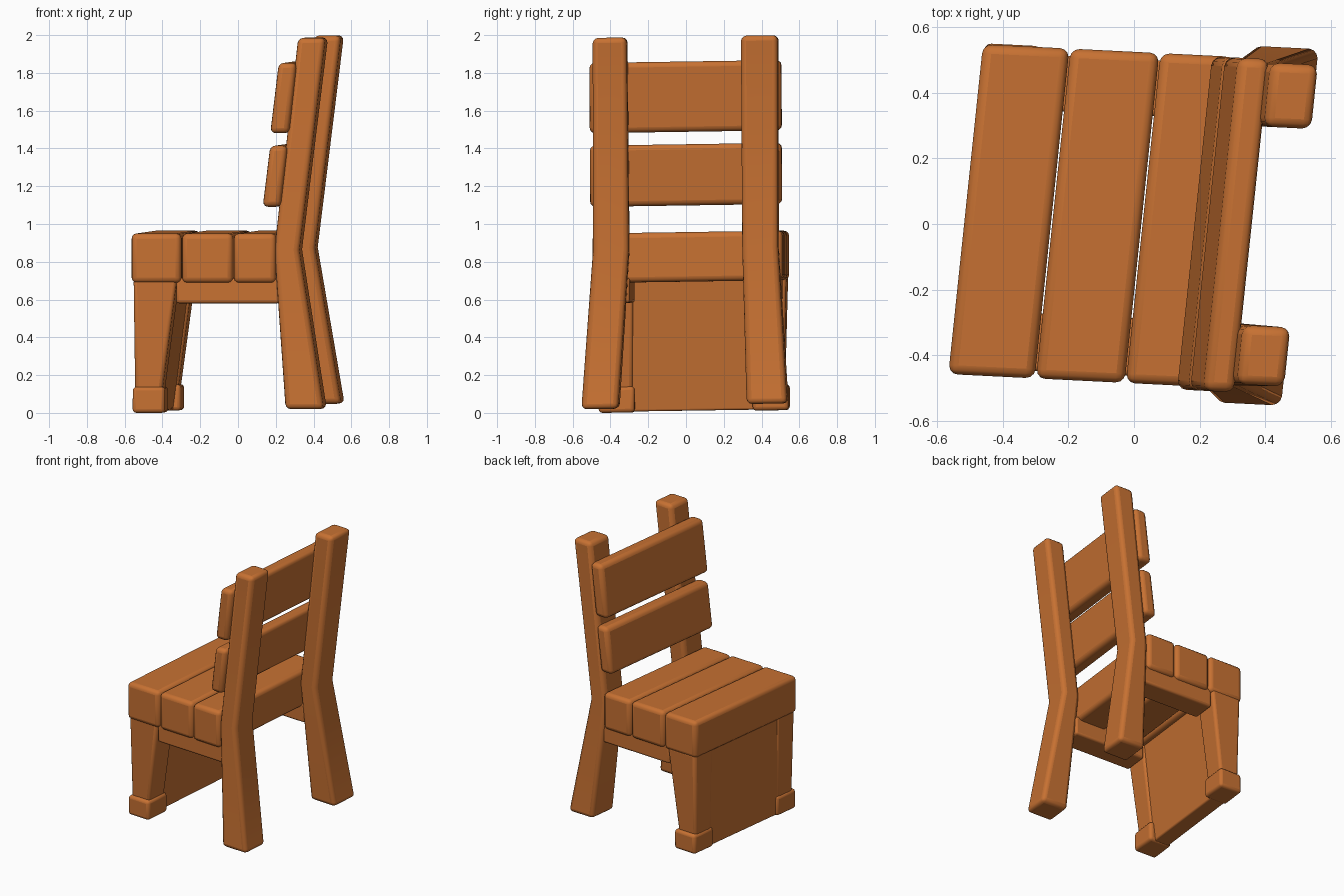
import bpy, bmesh

if "Cube" in bpy.data.objects:
    bpy.data.objects.remove(bpy.data.objects["Cube"])

wood = bpy.data.materials.new("orange brown wood")
wood.diffuse_color = (0.57, 0.165, 0.032, 1)
wood.use_nodes = True
wood.node_tree.nodes["Principled BSDF"].inputs["Base Color"].default_value = wood.diffuse_color


def place(x, y, z):
    # the chair is slightly skewed and tilted as a whole
    return (x + 0.105 * y, y - 0.05 * x, z + 0.015 * y)


def loft(name, sections, bevel=0.028):
    """Four-sided block through sections (z, x0, x1, y0, y1), edges rounded."""
    bm = bmesh.new()
    rings = []
    for z, x0, x1, y0, y1 in sections:
        rings.append([bm.verts.new(place(x, y, z))
                      for x, y in ((x0, y0), (x1, y0), (x1, y1), (x0, y1))])
    bm.faces.new(rings[0][::-1])
    bm.faces.new(rings[-1])
    for a, b in zip(rings, rings[1:]):
        for i in range(4):
            j = (i + 1) % 4
            bm.faces.new((a[i], a[j], b[j], b[i]))
    bmesh.ops.recalc_face_normals(bm, faces=bm.faces)
    mesh = bpy.data.meshes.new(name)
    bm.to_mesh(mesh)
    bm.free()
    mesh.materials.append(wood)
    ob = bpy.data.objects.new(name, mesh)
    bpy.context.collection.objects.link(ob)
    mod = ob.modifiers.new("round edges", 'BEVEL')
    mod.width = bevel
    mod.segments = 3
    mod.limit_method = 'ANGLE'
    mod.angle_limit = 0.6
    for o in bpy.context.selected_objects:
        o.select_set(False)
    ob.select_set(True)
    bpy.context.view_layer.objects.active = ob
    bpy.ops.object.shade_smooth_by_angle(angle=0.7)
    return ob


# seat planks
for i, (x0, x1) in enumerate([(-0.515, -0.252), (-0.248, 0.022), (0.026, 0.25)]):
    loft(f"seat_plank_{i + 1}", [(0.695, x0, x1, -0.483, 0.522),
                                 (0.957, x0, x1, -0.483, 0.522)])

# bent rear posts, from foot to top of the back
for side, lo, y in (("right", 0.027, ((-0.53, -0.335), (-0.475, -0.285), (-0.47, -0.29))),
                    ("left", 0.042, ((0.345, 0.56), (0.315, 0.505), (0.315, 0.51)))):
    loft(f"rear_post_{side}", [(lo, 0.305, 0.508, *y[0]),
                               (0.87, 0.24, 0.372, *y[1]),
                               (1.992, 0.365, 0.51, *y[2])])

# back rest boards
loft("back_board_lower", [(1.098, 0.18, 0.275, -0.495, 0.52),
                          (1.422, 0.22, 0.312, -0.495, 0.52)])
loft("back_board_upper", [(1.488, 0.22, 0.32, -0.495, 0.52),
                          (1.86, 0.265, 0.36, -0.495, 0.52)])

# side rails under the seat
for side, y0, y1 in (("right", -0.46, -0.285), ("left", 0.33, 0.5)):
    loft(f"side_rail_{side}", [(0.587, -0.28, 0.27, y0, y1),
                               (0.72, -0.28, 0.27, y0, y1)], 0.015)

# front legs: foot block, then a shaft widening toward the seat
for side, y0, y1, a, b in (("right", -0.48, -0.29, 0.025, -0.01),
                           ("left", 0.335, 0.525, 0.01, -0.025)):
    loft(f"front_foot_{side}", [(0.007, -0.51, -0.338, y0, y1),
                                (0.145, -0.508, -0.338, y0, y1)], 0.02)
    loft(f"front_leg_{side}", [(0.08, -0.498, -0.36, y0 + a, y1 + b),
                               (0.72, -0.505, -0.275, y0 + a / 3, y1 + b / 3)], 0.02)

# panel closing the space between the front legs
loft("front_panel", [(0.012, -0.495, -0.38, -0.44, 0.49),
                     (0.72, -0.50, -0.29, -0.45, 0.5)], 0.01)
